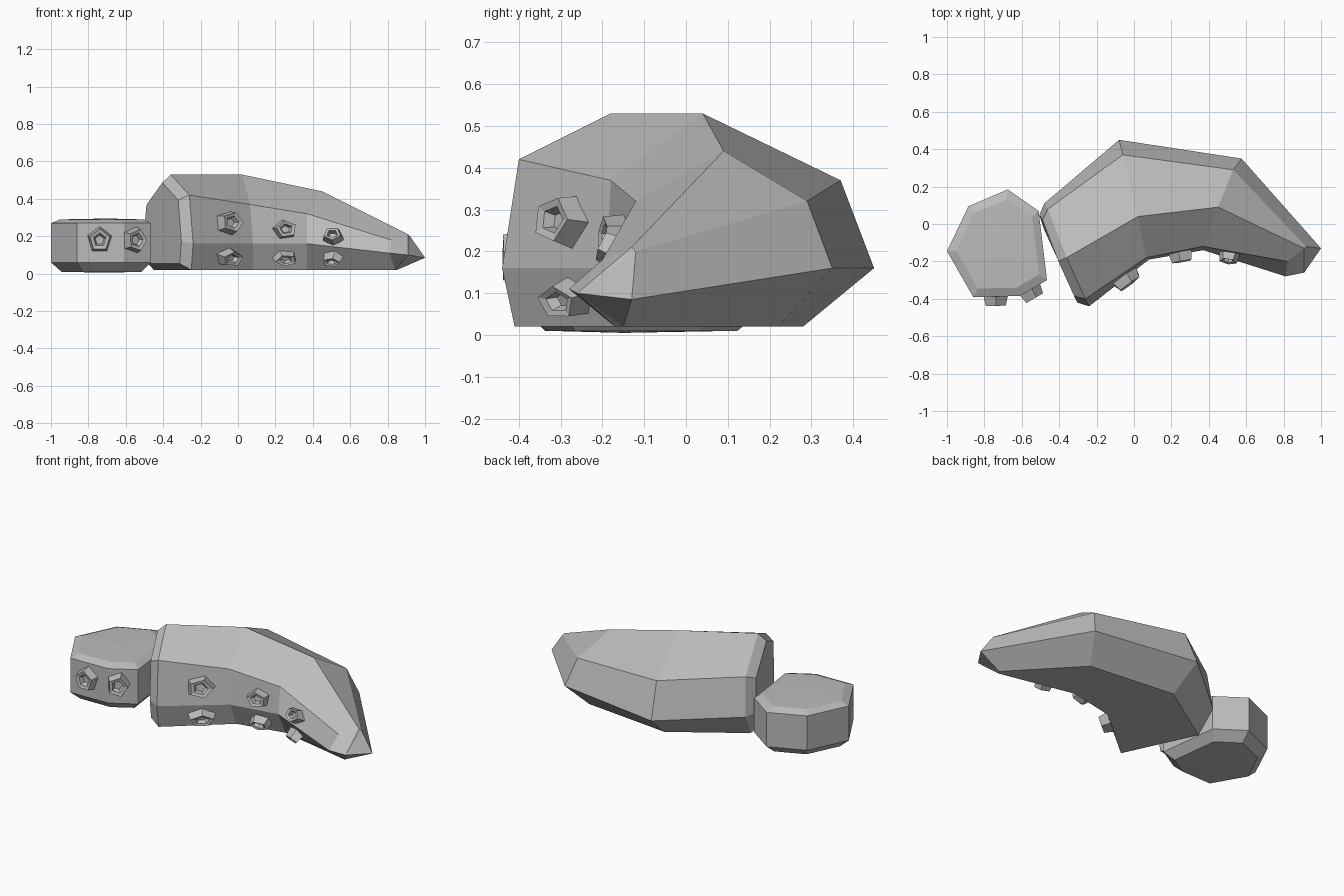
import bpy
import bmesh
from math import cos, sin, tau
from mathutils import Vector
from mathutils.bvhtree import BVHTree

default_cube = bpy.data.objects.get("Cube")
if default_cube:
    bpy.data.objects.remove(default_cube, do_unlink=True)


def make_material(name, colour):
    material = bpy.data.materials.new(name)
    material.use_nodes = True
    material.diffuse_color = colour
    shader = material.node_tree.nodes["Principled BSDF"]
    shader.inputs["Base Color"].default_value = colour
    shader.inputs["Roughness"].default_value = 0.8
    return material


grey = make_material("plain grey", (0.5, 0.5, 0.5, 1))


def add_ring(bm, points):
    return [bm.verts.new(point) for point in points]


def bridge(bm, first, second):
    count = len(first)
    for i in range(count):
        j = (i + 1) % count
        bm.faces.new((first[i], first[j], second[j], second[i]))


def fan(bm, ring, centre):
    tip = bm.verts.new(centre)
    for i, vert in enumerate(ring):
        bm.faces.new((vert, ring[(i + 1) % len(ring)], tip))


def finish(bm, name):
    """Turn a bmesh into a flat-shaded object and return its ray-cast tree."""
    bmesh.ops.recalc_face_normals(bm, faces=bm.faces)
    tree = BVHTree.FromBMesh(bm)
    mesh = bpy.data.meshes.new(name)
    bm.to_mesh(mesh)
    bm.free()
    mesh.materials.append(grey)
    bpy.context.collection.objects.link(bpy.data.objects.new(name, mesh))
    return tree


def shrink(points, factor, shift):
    centre = sum(points, Vector()) / len(points)
    return [centre + (point - centre) * factor + Vector(shift) for point in points]


# Curved arm: long edges running from the cut base to the tip
rails = {
    "crest": [(-.36, -.18, .53), (.02, .04, .53), (.45, .09, .44), (.91, -.13, .21)],
    "back_upper": [(-.46, .08, .39), (-.06, .37, .37), (.53, .29, .32), (.92, -.12, .2)],
    "back_lower": [(-.48, .11, .16), (-.08, .45, .16), (.575, .35, .16), (1, -.13, .085)],
    "back_base": [(-.45, .02, .02), (-.05, .28, .02), (.5, .22, .02), (.85, -.15, .02)],
    "front_base": [(-.25, -.41, .02), (.08, -.13, .02), (.37, -.07, .02), (.84, -.17, .02)],
    "front_lower": [(-.24, -.44, .16), (.08, -.19, .16), (.37, -.14, .16), (.81, -.28, .11)],
    "front_upper": [(-.26, -.4, .42), (.065, -.18, .37), (.37, -.12, .32), (.82, -.2, .18)],
}
bm = bmesh.new()
sections = [[Vector(p) for p in section] for section in zip(*rails.values())]
rings = [add_ring(bm, section) for section in sections]
for first, second in zip(rings, rings[1:]):
    bridge(bm, first, second)
fan(bm, rings[-1], (.91, -.26, .1))
base_cap = add_ring(bm, shrink(sections[0], .85, (-.045, -.02, 0)))
bridge(bm, base_cap, rings[0])
bm.faces.new(base_cap)
arm_tree = finish(bm, "curved_arm")

# Cut stump: one outline with bevelled top and bottom
outline = [(-1, -.145), (-.885, .095), (-.675, .185), (-.51, .07),
           (-.465, -.3), (-.61, -.385), (-.86, -.39)]
bm = bmesh.new()
lower = [Vector((x, y, .06)) for x, y in outline]
upper = [Vector((x, y, .27)) for x, y in outline]
levels = [shrink(lower, .8, (0, 0, -.05)), lower, upper, shrink(upper, .83, (0, 0, .02))]
rings = [add_ring(bm, level) for level in levels]
for first, second in zip(rings, rings[1:]):
    bridge(bm, first, second)
fan(bm, rings[0], (-.7, -.15, .005))
fan(bm, rings[-1], (-.7, -.13, .295))
stump_tree = finish(bm, "cut_stump")


# Five-sided suckers with a sunken cup, seated on the front faces
def add_sucker(tree, name, x, z, width, height, turn):
    spot, normal, _, _ = tree.ray_cast(Vector((x, -2, z)), Vector((0, 1, 0)))
    side = Vector((0, 0, 1)).cross(normal).normalized()
    up = normal.cross(side)
    bm = bmesh.new()
    rings = []
    for scale, lift in ((1, -.01), (.8, .05), (.5, .045), (.35, .02)):
        points = []
        for i in range(5):
            angle = turn + tau * i / 5
            points.append(spot + normal * lift + side * (cos(angle) * width * scale)
                          + up * (sin(angle) * height * scale))
        rings.append(add_ring(bm, points))
    for first, second in zip(rings, rings[1:]):
        bridge(bm, first, second)
    bm.faces.new(rings[0])
    bm.faces.new(rings[-1])
    finish(bm, name)


for i, (x, z, size) in enumerate([(-.055, .27, .085), (.25, .235, .07), (.51, .195, .06)]):
    add_sucker(arm_tree, f"upper_sucker_{i + 1}", x, z, size, size * .8, i * .5)
    add_sucker(arm_tree, f"lower_sucker_{i + 1}", x, .09, size, size * .6, .3 + i * .5)
for i, x in enumerate((-.74, -.56)):
    add_sucker(stump_tree, f"stump_sucker_{i + 1}", x, .18, .07, .075, .3 + i)
